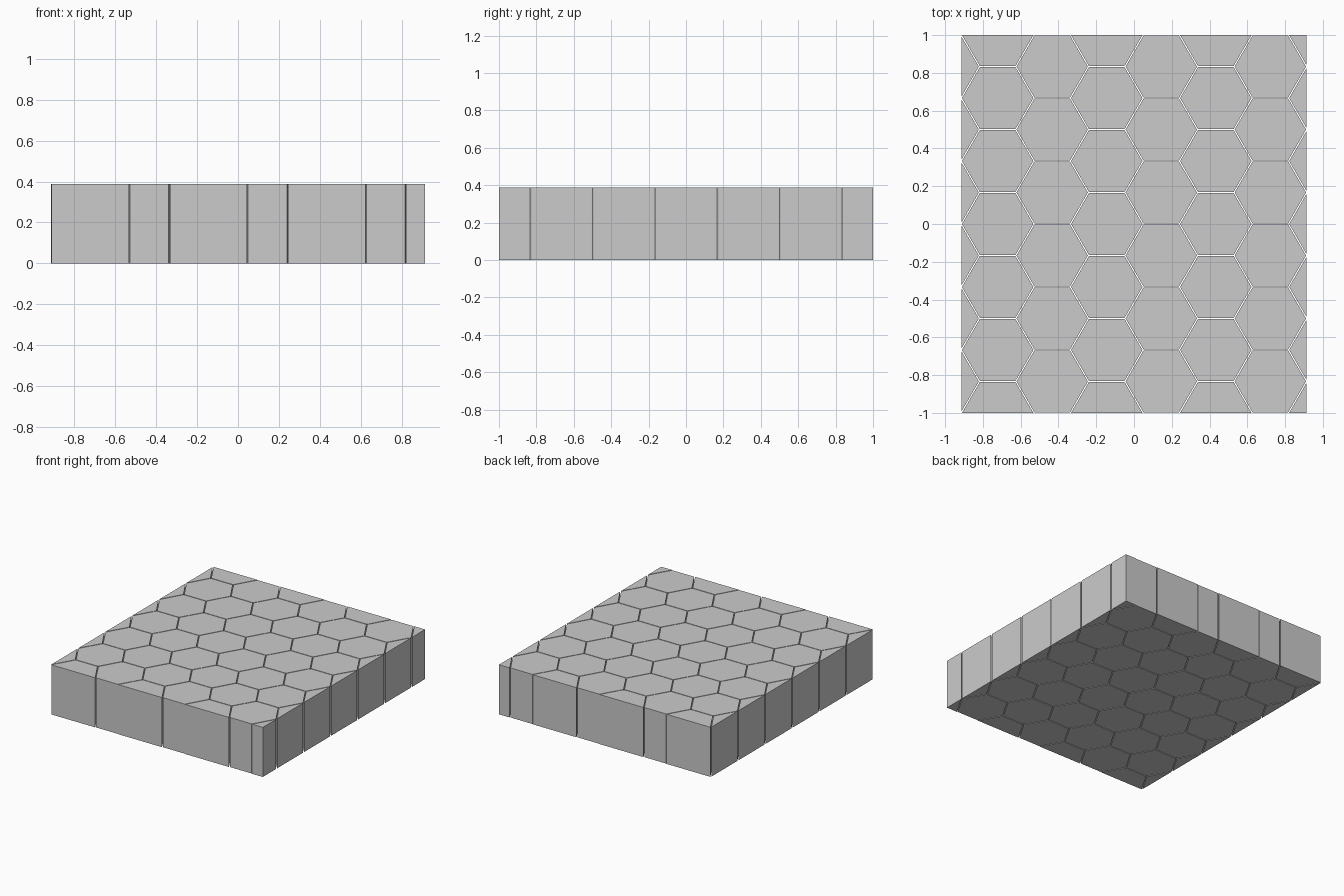
import bpy, bmesh, math
from mathutils import Vector

if "Cube" in bpy.data.objects:
    bpy.data.objects.remove(bpy.data.objects["Cube"])

PITCH = 1 / 3                      # row spacing of the tiles
R = PITCH / math.sqrt(3)           # corner radius of a full cell
COL = 1.5 * R                      # column spacing
GAP = 0.006                        # joint between tiles
R_TILE = (PITCH - GAP) / math.sqrt(3)
HALF_X = 2.5 * COL + R
HALF_Y = 1.0
HEIGHT = 0.387

bm = bmesh.new()

# Flat-topped hexagon tiles in staggered columns, overrunning the border
for col in range(-1, 7):
    cx = (col - 2.5) * COL
    shift = PITCH / 2 if col % 2 else 0
    for row in range(-3, 4):
        cy = row * PITCH + shift
        if abs(cy) > HALF_Y + 0.05:
            continue
        corners = [bm.verts.new((cx + R_TILE * math.cos(k * math.pi / 3),
                                 cy + R_TILE * math.sin(k * math.pi / 3), 0))
                   for k in range(6)]
        bm.faces.new(corners)

# Trim the pattern to a rectangle
for normal, dist in (((1, 0, 0), HALF_X), ((-1, 0, 0), HALF_X),
                     ((0, 1, 0), HALF_Y), ((0, -1, 0), HALF_Y)):
    n = Vector(normal)
    bmesh.ops.bisect_plane(bm, geom=bm.verts[:] + bm.edges[:] + bm.faces[:],
                           plane_co=n * dist, plane_no=n, clear_outer=True)

mesh = bpy.data.meshes.new("hexagon_tile_slab")
bm.to_mesh(mesh)
bm.free()
slab = bpy.data.objects.new("hexagon_tile_slab", mesh)
bpy.context.collection.objects.link(slab)

# Raise every tile into a solid prism
solid = slab.modifiers.new("thickness", 'SOLIDIFY')
solid.thickness = HEIGHT
solid.offset = 1
